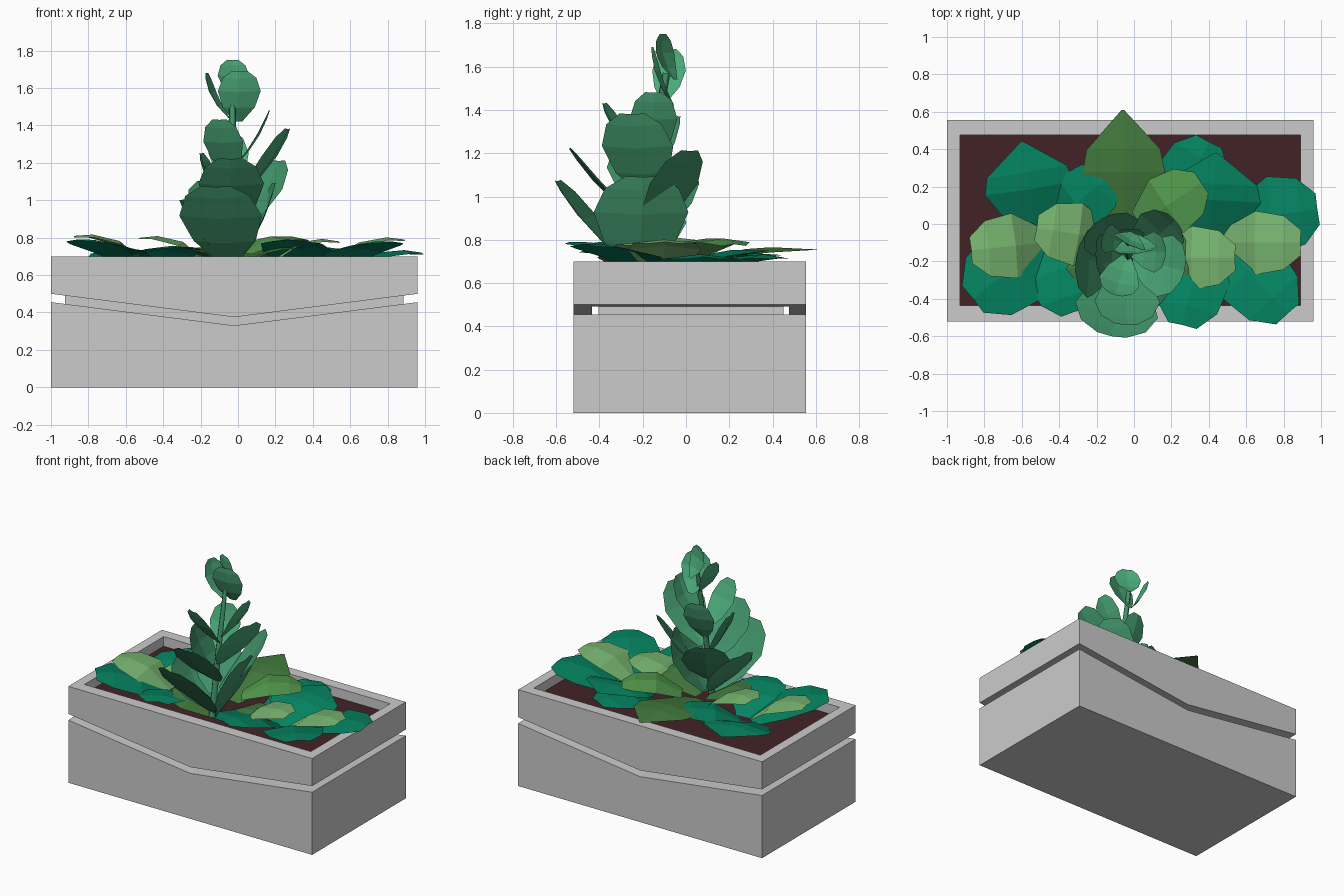
import bpy, bmesh
from mathutils import Vector

if "Cube" in bpy.data.objects:
    bpy.data.objects.remove(bpy.data.objects["Cube"])


def material(name, rgb):
    m = bpy.data.materials.new(name)
    m.diffuse_color = (*[c ** 2.2 for c in rgb], 1)
    m.use_nodes = True
    m.node_tree.nodes["Principled BSDF"].inputs["Base Color"].default_value = m.diffuse_color
    return m


def mesh_object(name, verts, faces, mat=None, recalc=True):
    me = bpy.data.meshes.new(name)
    me.from_pydata(verts, [], faces)
    if recalc:
        bm = bmesh.new()
        bm.from_mesh(me)
        bmesh.ops.recalc_face_normals(bm, faces=bm.faces)
        bm.to_mesh(me)
        bm.free()
    ob = bpy.data.objects.new(name, me)
    bpy.context.collection.objects.link(ob)
    if mat:
        me.materials.append(mat)
    return ob


def prism(name, profile, y0, y1, mat=None):
    """Extrude an x-z outline along y."""
    n = len(profile)
    verts = [(x, y, z) for y in (y0, y1) for x, z in profile]
    faces = [tuple(range(n)), tuple(range(n, 2 * n))]
    faces += [(i, (i + 1) % n, (i + 1) % n + n, i + n) for i in range(n)]
    return mesh_object(name, verts, faces, mat)


def box(name, x0, x1, y0, y1, z0, z1, mat=None):
    return prism(name, [(x0, z0), (x1, z0), (x1, z1), (x0, z1)], y0, y1, mat)


def leaf(name, base, tip, width, outline, fold, arch, mat):
    """Folded leaf: rows of left edge, midrib, right edge from base to tip."""
    base, tip = Vector(base), Vector(tip)
    along = tip - base
    side = along.cross(Vector((0, 0, 1))).normalized()
    up = side.cross(along).normalized()
    verts, faces = [], []
    for t, w in outline:
        mid = base + along * t + up * arch * 4 * t * (1 - t)
        half = width / 2 * w
        lift = up * half * fold
        verts += [mid - side * half + lift, mid, mid + side * half + lift]
    for r in range(len(outline) - 1):
        for c in (0, 1):
            a = r * 3 + c
            faces.append((a, a + 1, a + 4, a + 3))
    return mesh_object(name, verts, faces, mat, recalc=False)


soil_mat = material("soil", (0.27, 0.155, 0.165))
teal = material("teal_leaf", (0.05, 0.51, 0.38))
light = material("light_leaf", (0.47, 0.71, 0.44))
green = material("green_leaf", (0.33, 0.60, 0.31))
olive = material("olive_leaf", (0.27, 0.48, 0.25))
tall_low = material("tall_leaf_lower", (0.26, 0.57, 0.41))
tall_high = material("tall_leaf_upper", (0.30, 0.66, 0.47))

# Planter: lower body and hollow rim parted by a V-shaped groove
X0, XM, X1, Y0, Y1 = -1.0, -0.02, 0.96, -0.52, 0.555
prism("planter_body", [(X0, 0), (X1, 0), (X1, 0.455), (XM, 0.33), (X0, 0.455)], Y0, Y1)
rim = prism("planter_rim", [(X0, 0.5), (XM, 0.375), (X1, 0.5), (X1, 0.7), (X0, 0.7)], Y0, Y1)
cutter = box("rim_cutter", -0.93, 0.89, -0.435, 0.475, 0.2, 0.9)
cutter.hide_render = True
mod = rim.modifiers.new("hollow", 'BOOLEAN')
mod.operation, mod.object = 'DIFFERENCE', cutter
bpy.context.view_layer.objects.active = rim
bpy.ops.object.modifier_apply(modifier=mod.name)
bpy.data.objects.remove(cutter)

# Recessed core seen in the groove, and the soil
box("planter_core", -0.925, 0.885, -0.405, 0.45, 0.3, 0.6)
box("soil", -0.93, 0.89, -0.435, 0.475, 0.55, 0.63, soil_mat)

# Low ground leaves: base x, y, z, tip x, y, z, width
POINTED = [(0, 0.4), (0.5, 1.0), (0.68, 0.9), (1, 0.03)]
BLUNT = [(0, 0.45), (0.45, 1.0), (0.8, 0.85), (1, 0.4)]
ground = {
    "teal": (teal, BLUNT, 0.05, [
        (-0.45, 0.0, 0.63, -0.12, 0.26, 0.73, 0.34),
        (-0.46, -0.08, 0.63, -0.86, -0.40, 0.79, 0.46),
        (-0.45, -0.08, 0.63, -0.32, -0.47, 0.75, 0.37),
        (0.20, 0.05, 0.63, 0.40, 0.44, 0.72, 0.38),
        (0.55, 0.02, 0.63, 0.98, 0.08, 0.72, 0.42),
        (0.37, -0.08, 0.63, 0.26, -0.54, 0.79, 0.39),
        (0.46, -0.08, 0.63, 0.82, -0.48, 0.78, 0.41)]),
    "teal_pointed": (teal, POINTED, 0.05, [
        (-0.52, -0.05, 0.63, -0.60, 0.44, 0.73, 0.48),
        (0.40, -0.10, 0.63, 0.44, 0.38, 0.75, 0.52)]),
    "light": (light, BLUNT, 0.065, [
        (-0.48, -0.10, 0.65, -0.87, -0.14, 0.81, 0.35),
        (-0.15, -0.08, 0.65, -0.52, -0.02, 0.80, 0.34),
        (0.48, -0.10, 0.65, 0.89, -0.10, 0.79, 0.34),
        (0.15, -0.18, 0.65, 0.54, -0.18, 0.78, 0.34)]),
    "green": (green, BLUNT, 0.06, [
        (0.03, 0.0, 0.72, 0.36, 0.22, 0.78, 0.34)]),
    "olive": (olive, POINTED, 0.04, [
        (-0.05, -0.05, 0.68, -0.06, 0.61, 0.755, 0.44),
        (0.0, -0.20, 0.65, 0.36, -0.24, 0.75, 0.38),
        (-0.05, -0.20, 0.65, -0.36, -0.24, 0.75, 0.38)]),
}
for kind, (mat, outline, arch, rows) in ground.items():
    for i, r in enumerate(rows):
        leaf(f"{kind}_ground_leaf_{i + 1}", r[:3], r[3:6], r[6], outline, -0.12, arch, mat)

# Leaning stem of the tall plant
stem_path = [(-0.04, -0.24, 0.63), (-0.03, -0.18, 1.1), (-0.03, -0.09, 1.57)]
curve = bpy.data.curves.new("stem", 'CURVE')
curve.dimensions = '3D'
curve.bevel_depth, curve.bevel_resolution, curve.use_fill_caps = 0.025, 0, True
spline = curve.splines.new('POLY')
spline.points.add(len(stem_path) - 1)
for p, co, r in zip(spline.points, stem_path, (1.2, 1.0, 0.7)):
    p.co, p.radius = (*co, 1), r
curve.materials.append(tall_low)
bpy.context.collection.objects.link(bpy.data.objects.new("stem", curve))

# Tall plant leaves spiralling up the stem: base, tip, width
ROUND = [(0, 0.2), (0.3, 0.75), (0.62, 1.0), (0.87, 0.78), (1, 0.35)]
tall = [
    (-0.05, -0.24, 0.66, -0.12, -0.60, 1.07, 0.45),
    (0.0, -0.22, 0.66, 0.20, -0.20, 1.09, 0.44),
    (-0.07, -0.22, 0.68, -0.31, -0.18, 1.00, 0.40),
    (-0.04, -0.20, 0.76, -0.17, 0.03, 1.10, 0.33),
    (-0.01, -0.19, 0.82, 0.22, 0.02, 1.21, 0.30),
    (-0.03, -0.21, 0.88, -0.04, -0.54, 1.22, 0.35),
    (-0.05, -0.19, 0.95, -0.20, -0.22, 1.25, 0.32),
    (-0.01, -0.18, 1.00, 0.27, -0.25, 1.38, 0.34),
    (-0.03, -0.17, 1.07, -0.06, -0.03, 1.37, 0.22),
    (-0.04, -0.17, 1.14, -0.10, -0.38, 1.43, 0.22),
    (-0.02, -0.15, 1.18, 0.17, -0.15, 1.48, 0.22),
    (0.0, -0.06, 1.42, 0.01, -0.16, 1.69, 0.23),
    (0.0, -0.05, 1.54, -0.03, -0.11, 1.75, 0.19),
    (-0.05, -0.10, 1.44, -0.17, -0.07, 1.68, 0.16),
]
for i, r in enumerate(tall):
    leaf(f"tall_leaf_{i + 1}", r[:3], r[3:6], r[6], ROUND, 0.12, -0.025,
         tall_low if i < 7 else tall_high)
